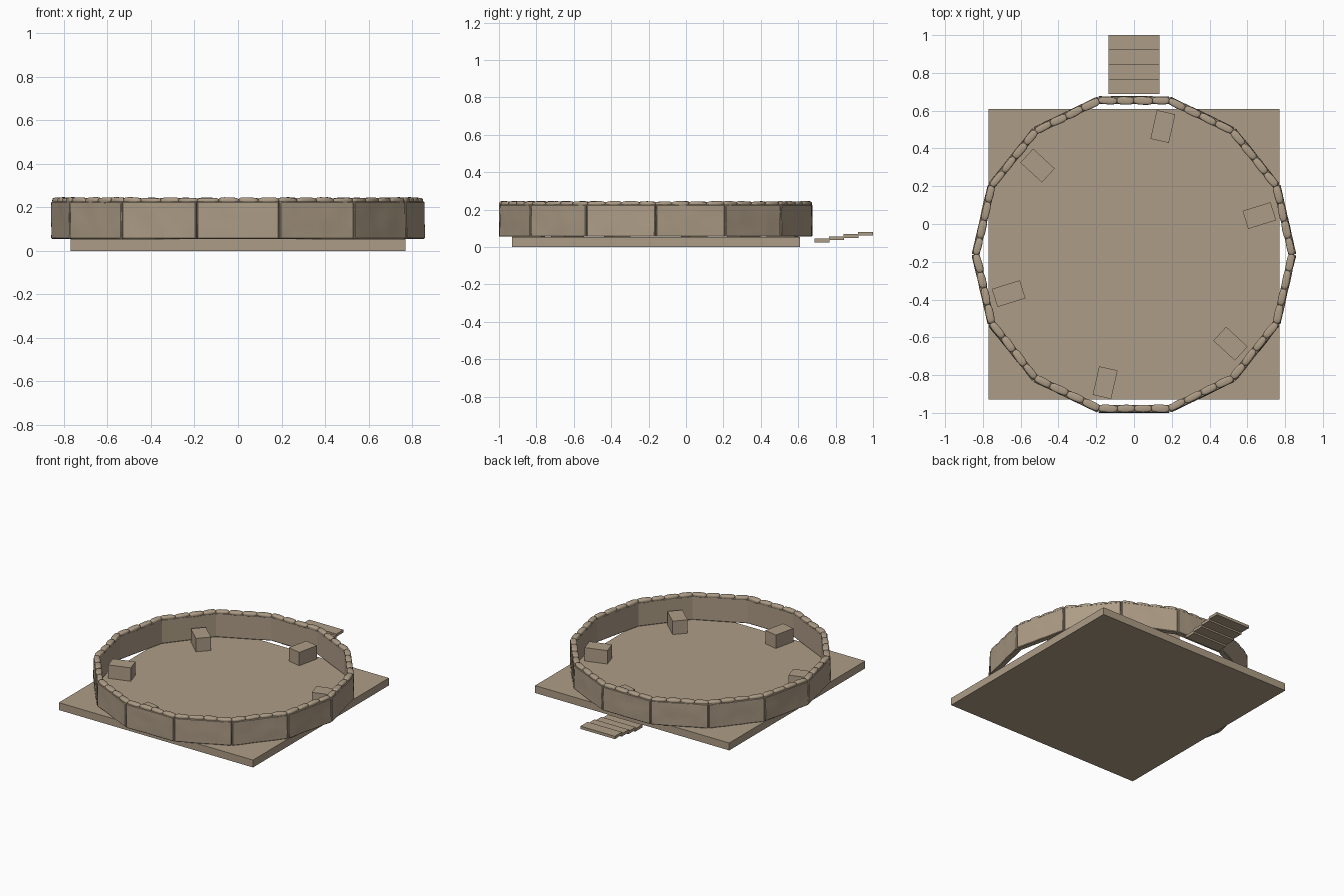
import bpy, bmesh, math, random
from mathutils import Matrix, Vector, noise

if "Cube" in bpy.data.objects:
    bpy.data.objects.remove(bpy.data.objects["Cube"])

random.seed(4)
SIDES = 14
CY = -0.162            # centre of the ring along y
APOTHEM = 0.817        # centre line of the wall panels
PANEL_W = 2 * APOTHEM * math.tan(math.pi / SIDES) + 0.002
THICK = 0.040

tan_stone = bpy.data.materials.new("tan_stone")
tan_stone.diffuse_color = (0.42, 0.335, 0.24, 1)
tan_stone.use_nodes = True
tan_stone.node_tree.nodes["Principled BSDF"].inputs["Base Color"].default_value = tan_stone.diffuse_color


def finish(bm, name, smooth=False):
    bmesh.ops.recalc_face_normals(bm, faces=bm.faces)
    mesh = bpy.data.meshes.new(name)
    bm.to_mesh(mesh)
    bm.free()
    mesh.materials.append(tan_stone)
    ob = bpy.data.objects.new(name, mesh)
    bpy.context.collection.objects.link(ob)
    if smooth:
        bpy.ops.object.select_all(action='DESELECT')
        ob.select_set(True)
        bpy.context.view_layer.objects.active = ob
        bpy.ops.object.shade_smooth_by_angle(angle=math.radians(35))
    return ob


def box(name, size, centre, turn=0.0):
    bm = bmesh.new()
    m = (Matrix.Translation(centre) @ Matrix.Rotation(turn, 4, 'Z')
         @ Matrix.Diagonal((*size, 1)))
    bmesh.ops.create_cube(bm, size=1, matrix=m)
    return finish(bm, name)


def ring_frame(angle):
    """Local x points outward, local y runs along the ring side."""
    return Matrix.Translation((0, CY, 0)) @ Matrix.Rotation(angle, 4, 'Z')


# Square floor slab
box("floor_slab", (1.54, 1.54, 0.053), (0, -0.16, 0.0265))

# Six blocks inside the ring
for i in range(6):
    a = math.radians(17.3 + 60 * i)
    pos = ring_frame(a) @ Vector((0.695, 0, 0.101))
    box(f"inner_block_{i + 1}", (0.155, 0.1, 0.096), pos, a)

# Four thin overlapping steps behind the ring
for i in range(4):
    box(f"step_{i + 1}", (0.272, 0.08, 0.02),
        (0, 0.728 + 0.0773 * i, 0.035 + 0.0118 * i))

# Wall panels with slightly uneven faces and worn edges
for s in range(SIDES):
    angle = 2 * math.pi * (s + 0.5) / SIDES
    frame = ring_frame(angle)
    bm = bmesh.new()
    m = (Matrix.Translation((APOTHEM, 0, 0.1405))
         @ Matrix.Diagonal((THICK, PANEL_W, 0.171, 1)))
    bmesh.ops.create_cube(bm, size=1, matrix=m)
    bmesh.ops.bevel(bm, geom=bm.edges[:], offset=0.004, segments=1,
                    affect='EDGES')
    long_edges = [e for e in bm.edges
                  if abs(e.verts[0].co.y - e.verts[1].co.y) > 0.3]
    bmesh.ops.subdivide_edges(bm, edges=long_edges, cuts=9, use_grid_fill=True)
    tall_edges = [e for e in bm.edges
                  if abs(e.verts[0].co.z - e.verts[1].co.z) > 0.12]
    bmesh.ops.subdivide_edges(bm, edges=tall_edges, cuts=4, use_grid_fill=True)
    for v in bm.verts:
        if v.co.x > APOTHEM:
            v.co.x += 0.004 * noise.noise(v.co * 14 + Vector((0, s * 7.3, 0)))
    bm.transform(frame)
    finish(bm, f"wall_panel_{s + 1}", smooth=True)

# Rounded coping stones, four on each panel
bm = bmesh.new()
for s in range(SIDES):
    frame = ring_frame(2 * math.pi * (s + 0.5) / SIDES)
    cuts = [-0.187 + 0.0935 * k for k in range(5)]
    for k in (1, 2, 3):
        cuts[k] += random.uniform(-0.007, 0.007)
    for k in range(4):
        half = Vector((random.uniform(0.019, 0.022),
                       (cuts[k + 1] - cuts[k]) / 2 + 0.002,
                       random.uniform(0.013, 0.016)))
        made = bmesh.ops.create_uvsphere(bm, u_segments=16, v_segments=10,
                                         radius=1)["verts"]
        m = (frame @ Matrix.Translation((APOTHEM - 0.002,
                                         (cuts[k] + cuts[k + 1]) / 2, 0.230))
             @ Matrix.Rotation(random.uniform(-0.06, 0.06), 4, 'Z')
             @ Matrix.Rotation(random.uniform(-0.05, 0.05), 4, 'X'))
        for v in made:
            p = [math.copysign(abs(c) ** 0.65, c) * h
                 for c, h in zip(v.co, half)]
            v.co = m @ Vector(p)
coping = finish(bm, "coping_stones")
coping.data.shade_smooth()
